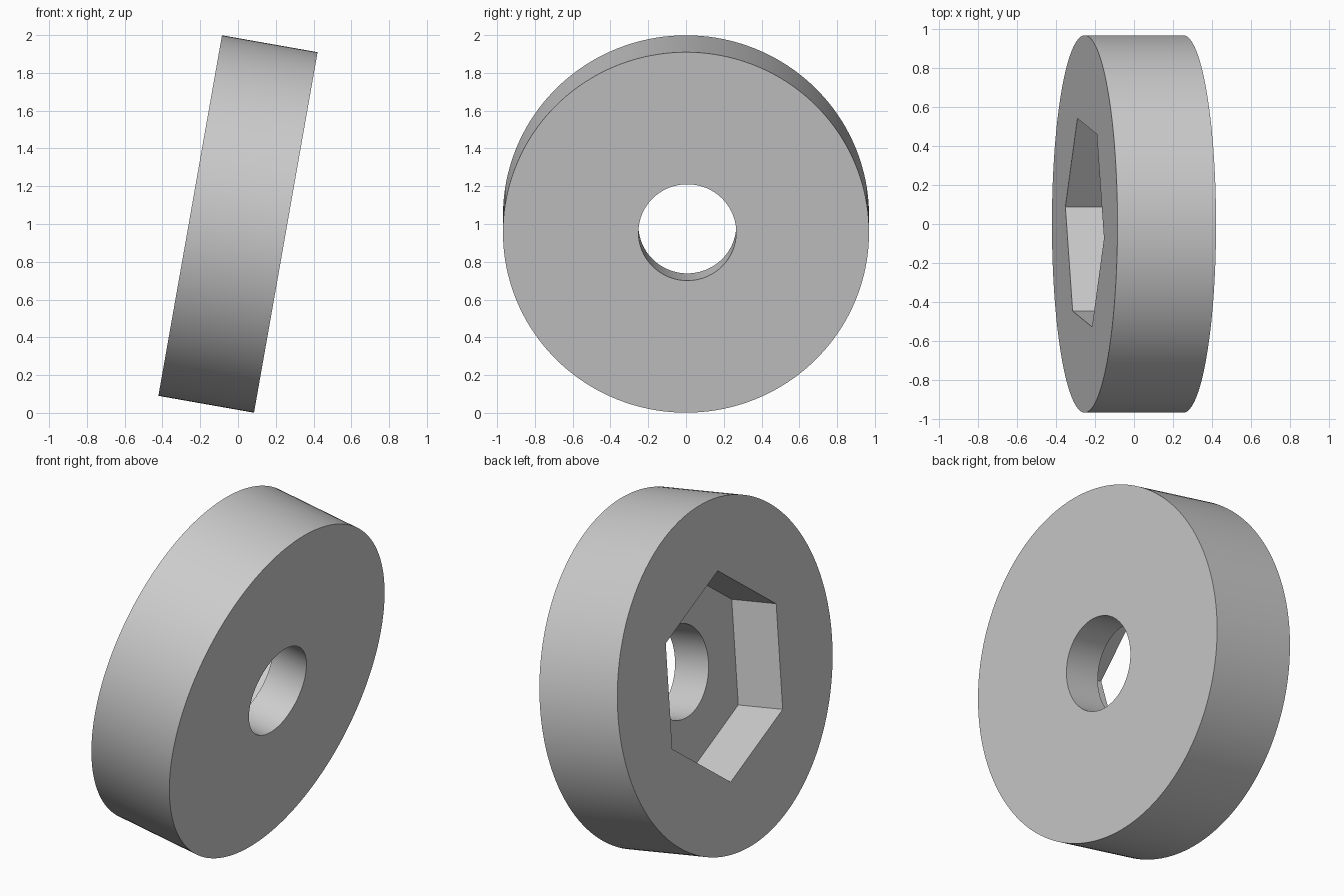
import bpy
from math import cos, sin, tau, radians
from mathutils import Matrix

cube = bpy.data.objects.get("Cube")
if cube:
    bpy.data.objects.remove(cube, do_unlink=True)

RADIUS, HALF = 0.969, 0.257
BORE_Y = 0.007
POCKET_DEPTH = 0.293
TILT = Matrix.Translation((0, 0, 1)) @ Matrix.Rotation(radians(100), 4, 'Y')

grey = bpy.data.materials.new("plain grey")
grey.use_nodes = True
colour = (0.6, 0.6, 0.6, 1)
grey.diffuse_color = colour
grey.node_tree.nodes["Principled BSDF"].inputs["Base Color"].default_value = colour


def prism(name, sides, radius, low, high, phase=0, y=0):
    """Regular prism along the tilted axle."""
    ring = [(radius * cos(phase + tau * i / sides),
             y + radius * sin(phase + tau * i / sides)) for i in range(sides)]
    verts = [(a, b, h) for h in (low, high) for a, b in ring]
    faces = [(i, (i + 1) % sides, sides + (i + 1) % sides, sides + i)
             for i in range(sides)]
    faces += [tuple(reversed(range(sides))), tuple(range(sides, 2 * sides))]
    mesh = bpy.data.meshes.new(name)
    mesh.from_pydata(verts, [], faces)
    mesh.materials.append(grey)
    obj = bpy.data.objects.new(name, mesh)
    bpy.context.collection.objects.link(obj)
    obj.matrix_world = TILT
    return obj


# Disc, with a round bore right through and a hexagonal pocket on one face
disc = prism("disc", 160, RADIUS, -HALF, HALF)
bore = prism("bore_cutter", 96, 0.259, -1, 1, y=BORE_Y)
pocket = prism("hex_pocket_cutter", 6, 0.577, -1, -HALF + POCKET_DEPTH,
               radians(8.1), BORE_Y)

bpy.ops.object.select_all(action='DESELECT')
disc.select_set(True)
bpy.context.view_layer.objects.active = disc
for cutter in (pocket, bore):
    cutter.hide_render = True
    cut = disc.modifiers.new(cutter.name, 'BOOLEAN')
    cut.operation = 'DIFFERENCE'
    cut.solver = 'EXACT'
    cut.object = cutter
    bpy.context.view_layer.update()
    bpy.ops.object.modifier_apply(modifier=cut.name)
    bpy.data.objects.remove(cutter, do_unlink=True)

# Smooth rim and bore, crisp edges elsewhere
bpy.ops.object.shade_smooth_by_angle(angle=radians(30))
